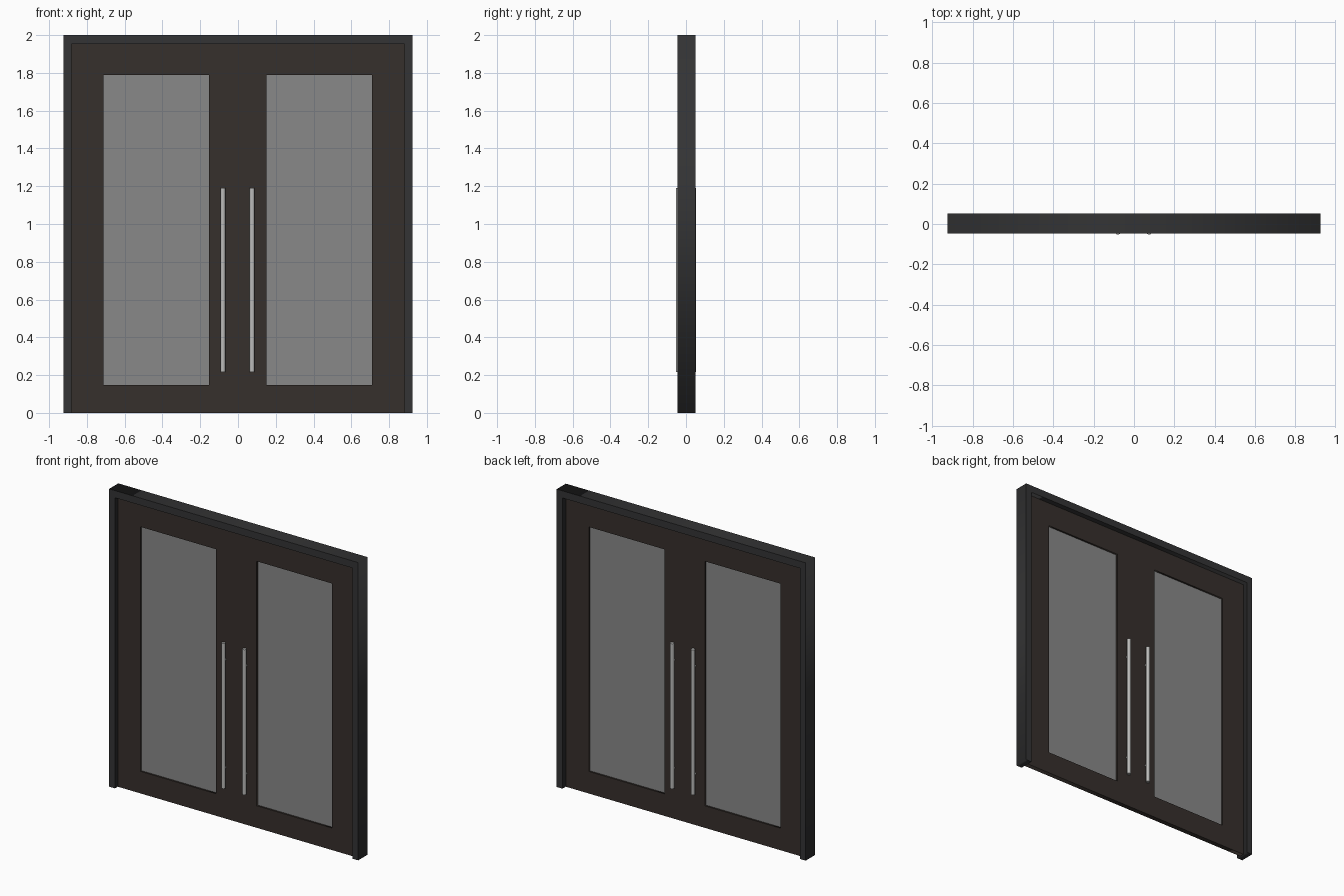
import bpy
from math import pi

if "Cube" in bpy.data.objects:
    bpy.data.objects.remove(bpy.data.objects["Cube"])


def material(name, rgba):
    m = bpy.data.materials.new(name)
    m.diffuse_color = rgba
    m.use_nodes = True
    m.node_tree.nodes["Principled BSDF"].inputs["Base Color"].default_value = m.diffuse_color
    return m


FRAME = material("frame_charcoal", (0.034, 0.034, 0.035, 1))
DOOR = material("door_dark_brown", (0.037, 0.029, 0.025, 1))
GLASS = material("tinted_glass", (0.25, 0.25, 0.25, 0.6))
STEEL = material("brushed_steel", (0.5, 0.5, 0.49, 1))


def rect(x0, x1, z0, z1):
    return [(x0, z0), (x1, z0), (x1, z1), (x0, z1)]


def slab(name, outlines, y0, y1, mat):
    """Extrude XZ outlines (later outlines cut holes) from y0 to y1."""
    cu = bpy.data.curves.new(name, 'CURVE')
    cu.dimensions = '2D'
    cu.fill_mode = 'BOTH'
    cu.extrude = (y1 - y0) / 2
    for pts in outlines:
        s = cu.splines.new('POLY')
        s.points.add(len(pts) - 1)
        for p, (x, z) in zip(s.points, pts):
            p.co = (x, z, 0, 1)
        s.use_cyclic_u = True
    ob = bpy.data.objects.new(name, cu)
    bpy.context.collection.objects.link(ob)
    ob.rotation_euler.x = pi / 2
    ob.location.y = (y0 + y1) / 2
    bpy.ops.object.select_all(action='DESELECT')
    ob.select_set(True)
    bpy.context.view_layer.objects.active = ob
    bpy.ops.object.convert(target='MESH')
    ob = bpy.context.object
    ob.data.materials.clear()
    ob.data.materials.append(mat)
    return ob


def rod(name, loc, radius, length, mat, along_y=False, sides=24):
    bpy.ops.mesh.primitive_cylinder_add(vertices=sides, radius=radius, depth=length, location=loc,
                                        rotation=(pi / 2 if along_y else 0, 0, 0))
    ob = bpy.context.object
    ob.name = name
    ob.data.materials.append(mat)
    bpy.ops.object.shade_smooth_by_angle()
    return ob


W, IN, H, IN_H = 0.925, 0.882, 2.0, 1.952
T = 0.016            # half thickness of the door leaves

# Outer frame: two jambs and a head, open at the floor
slab("door_frame", [[(-W, 0), (-IN, 0), (-IN, IN_H), (IN, IN_H), (IN, 0), (W, 0), (W, H), (-W, H)]],
     -0.046, 0.051, FRAME)

# Door leaves as one panel with two window openings
windows = {"left": (-0.713, -0.153, 0.148, 1.79), "right": (0.15, 0.71, 0.148, 1.79)}
slab("door_panel", [rect(-IN, IN, 0, IN_H)] + [rect(*w) for w in windows.values()], -T, T, DOOR)

# Glass panes
for side, w in windows.items():
    slab(f"glass_{side}", [rect(*w)], -0.004, 0.004, GLASS)

# Long pull handles on both faces, each on two standoffs
R, REACH = 0.0130, 0.0395
for side, x in (("left", -0.080), ("right", 0.075)):
    for face, s in (("front", -1), ("back", 1)):
        rod(f"handle_{face}_{side}", (x, s * REACH, 0.703), R, 0.975, STEEL)
        for pos, z in (("lower", 0.345), ("upper", 1.07)):
            rod(f"standoff_{face}_{side}_{pos}", (x, s * (T + REACH) / 2, z), 0.006,
                REACH - T + 0.004, STEEL, along_y=True, sides=16)
